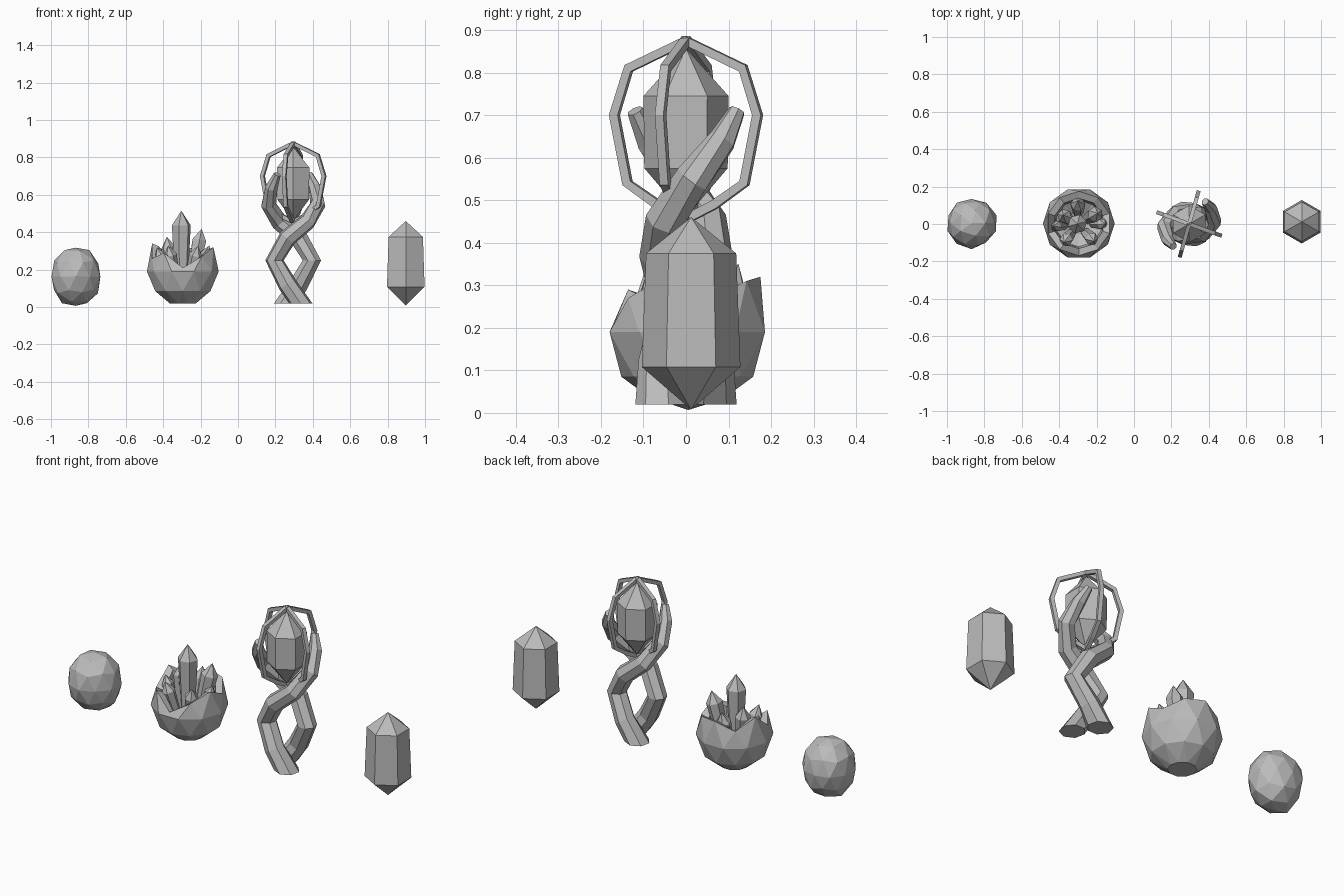
import bpy, bmesh, random
from math import sin, cos, pi, radians
from mathutils import Vector, Matrix

random.seed(4)
if "Cube" in bpy.data.objects:
    bpy.data.objects.remove(bpy.data.objects["Cube"], do_unlink=True)

stone = bpy.data.materials.new("stone_grey")
stone.use_nodes = True
stone.diffuse_color = (0.5, 0.5, 0.5, 1)
stone.node_tree.nodes["Principled BSDF"].inputs["Base Color"].default_value = (0.5, 0.5, 0.5, 1)


def finish(bm, name):
    bmesh.ops.recalc_face_normals(bm, faces=bm.faces[:])
    mesh = bpy.data.meshes.new(name)
    bm.to_mesh(mesh)
    bm.free()
    mesh.materials.append(stone)
    obj = bpy.data.objects.new(name, mesh)
    bpy.context.collection.objects.link(obj)
    return obj


def skin(bm, rings):
    """Bridge neighbouring rings of equal size with quads."""
    for a, b in zip(rings, rings[1:]):
        n = len(a)
        for i in range(n):
            j = (i + 1) % n
            bm.faces.new((a[i], a[j], b[j], b[i]))


def fan(bm, ring, tip):
    for i in range(len(ring)):
        bm.faces.new((ring[i], ring[(i + 1) % len(ring)], tip))


def crystal(name, base, heights, r_low, r_high, tilt=(0, 0), turn=30, sides=6):
    """Pointed prism: bottom tip, lower ring, upper ring, top tip."""
    bm = bmesh.new()
    tip0, low, high, tip1 = heights
    rings = []
    for z, r in ((low, r_low), (high, r_high)):
        rings.append([bm.verts.new((r * cos(radians(turn) + 2 * pi * i / sides),
                                    r * sin(radians(turn) + 2 * pi * i / sides), z))
                      for i in range(sides)])
    skin(bm, rings)
    fan(bm, rings[0], bm.verts.new((0, 0, tip0)))
    fan(bm, rings[1], bm.verts.new((0, 0, tip1)))
    lean = Vector((tilt[0], tilt[1], 1))
    rot = lean.to_track_quat('Z', 'Y').to_matrix().to_4x4() if lean.xy.length else Matrix()
    bm.transform(Matrix.Translation(base) @ rot)
    return finish(bm, name)


def tube(name, points, radii, sides, ref):
    """Faceted tube along a path, capped at both ends."""
    bm = bmesh.new()
    pts = [Vector(p) for p in points]
    rings = []
    for k, p in enumerate(pts):
        t = (pts[min(k + 1, len(pts) - 1)] - pts[max(k - 1, 0)]).normalized()
        if k == 0 and radii[0] > 0.055:
            t = Vector((0, 0, 1))
        u = (ref - t * ref.dot(t)).normalized()
        v = t.cross(u)
        rings.append([bm.verts.new(p + radii[k] * (u * cos(2 * pi * (i + .5) / sides)
                                                   + v * sin(2 * pi * (i + .5) / sides)))
                      for i in range(sides)])
    skin(bm, rings)
    bm.faces.new(rings[0])
    bm.faces.new(rings[-1])
    return finish(bm, name)


# Rounded boulder
bm = bmesh.new()
bmesh.ops.create_icosphere(bm, subdivisions=2, radius=1)
for v in bm.verts:
    v.co *= random.uniform(0.96, 1.06)
    v.co.z = max(-0.97, min(0.97, v.co.z))
    v.co = Vector((-0.868 + v.co.x * 0.133, 0.005 + v.co.y * 0.133, 0.162 + v.co.z * 0.16))
bmesh.ops.dissolve_limit(bm, angle_limit=radians(12), verts=bm.verts[:], edges=bm.edges[:])
finish(bm, "boulder")

# Broken geode bowl: staggered rings with a jagged rim and an inner wall
bm = bmesh.new()
N = 10
rim = [0.27, 0.31, 0.32, 0.28, 0.34, 0.26, 0.29, 0.21, 0.27, 0.32]
profile = [(0.07, 0.02), (0.155, 0.085), (0.192, 0.19), (0.172, None),
           (0.135, None), (0.125, 0.17), (0.06, 0.13)]
rings = []
for k, (r, z) in enumerate(profile):
    ring = []
    for i in range(N):
        a = 2 * pi * (i + 0.5 * (min(k, 3) % 2)) / N
        h = z if z is not None else rim[i] - (0.015 if k == 4 else 0)
        ring.append(bm.verts.new((-0.295 + r * cos(a), 0.003 + r * sin(a), h)))
    rings.append(ring)
for k, (a, b) in enumerate(zip(rings, rings[1:])):
    for i in range(N):
        j = (i + 1) % N
        if k == 0 or k == 2:
            bm.faces.new((a[i], a[j], b[i]))
            bm.faces.new((a[j], b[j], b[i]))
        elif k == 1:
            bm.faces.new((a[i], b[j], b[i]))
            bm.faces.new((a[i], a[j], b[j]))
        else:
            bm.faces.new((a[i], a[j], b[j], b[i]))
bm.faces.new(rings[0])
bm.faces.new(rings[-1])
finish(bm, "geode_bowl")

# Crystal cluster in the bowl: x, y, length, radius, lean x, lean y
cluster = [(-0.303, 0.0, 0.375, 0.052, 0.0, 0.0),
           (-0.25, 0.03, 0.285, 0.042, 0.20, 0.10),
           (-0.345, 0.02, 0.24, 0.04, -0.15, 0.12),
           (-0.26, -0.045, 0.20, 0.036, 0.25, -0.25),
           (-0.335, -0.05, 0.20, 0.036, -0.20, -0.25),
           (-0.30, 0.06, 0.22, 0.04, 0.0, 0.30),
           (-0.37, -0.01, 0.19, 0.03, -0.35, 0.0),
           (-0.22, 0.0, 0.20, 0.03, 0.35, 0.0)]
for n, (x, y, length, r, lx, ly) in enumerate(cluster):
    crystal(f"cluster_crystal_{n + 1}", (x, y, 0.14),
            (-0.02, 0.0, length - 1.5 * r, length), r * 0.7, r, (lx, ly), 15 + 20 * n)

# Staff: two winding stems, the second a half turn of the first
axis = Vector((0.295, 0.0, 0.0))
stem = [(0.04, -0.055, 0.02), (-0.03, -0.06, 0.12), (-0.10, -0.03, 0.25),
        (-0.03, -0.06, 0.37), (0.075, -0.05, 0.455), (0.132, 0.015, 0.55),
        (0.115, 0.085, 0.64), (0.085, 0.12, 0.71)]
stem_radii = [0.064, 0.052, 0.05, 0.05, 0.046, 0.042, 0.034, 0.02]
for name, s in (("front_stem", 1), ("back_stem", -1)):
    tube(name, [axis + Vector((s * x, s * y, z)) for x, y, z in stem],
         stem_radii, 7, Vector((0, s, 0)))

# Thin cage hoops crossing over the staff crystal
arch = [(0.0, 0.455), (0.07, 0.49), (0.143, 0.54), (0.175, 0.70), (0.14, 0.81), (0.0, 0.875)]
for name, d in (("cage_hoop_long", Vector((0.05, 0.175, 0))),
                ("cage_hoop_cross", Vector((0.165, -0.06, 0)))):
    d.normalize()
    half = [axis + d * r + Vector((0, 0, z)) for r, z in arch]
    other = [axis - d * r + Vector((0, 0, z)) for r, z in reversed(arch[:-1])]
    path = half + other
    tube(name, path, [0.015] * len(path), 4, d.cross(Vector((0, 0, 1))))

crystal("staff_crystal", axis, (0.46, 0.575, 0.745, 0.857), 0.098, 0.1)

# Large free crystal
crystal("large_crystal", (0.897, 0.012, 0), (0.008, 0.108, 0.375, 0.46), 0.116, 0.106)
